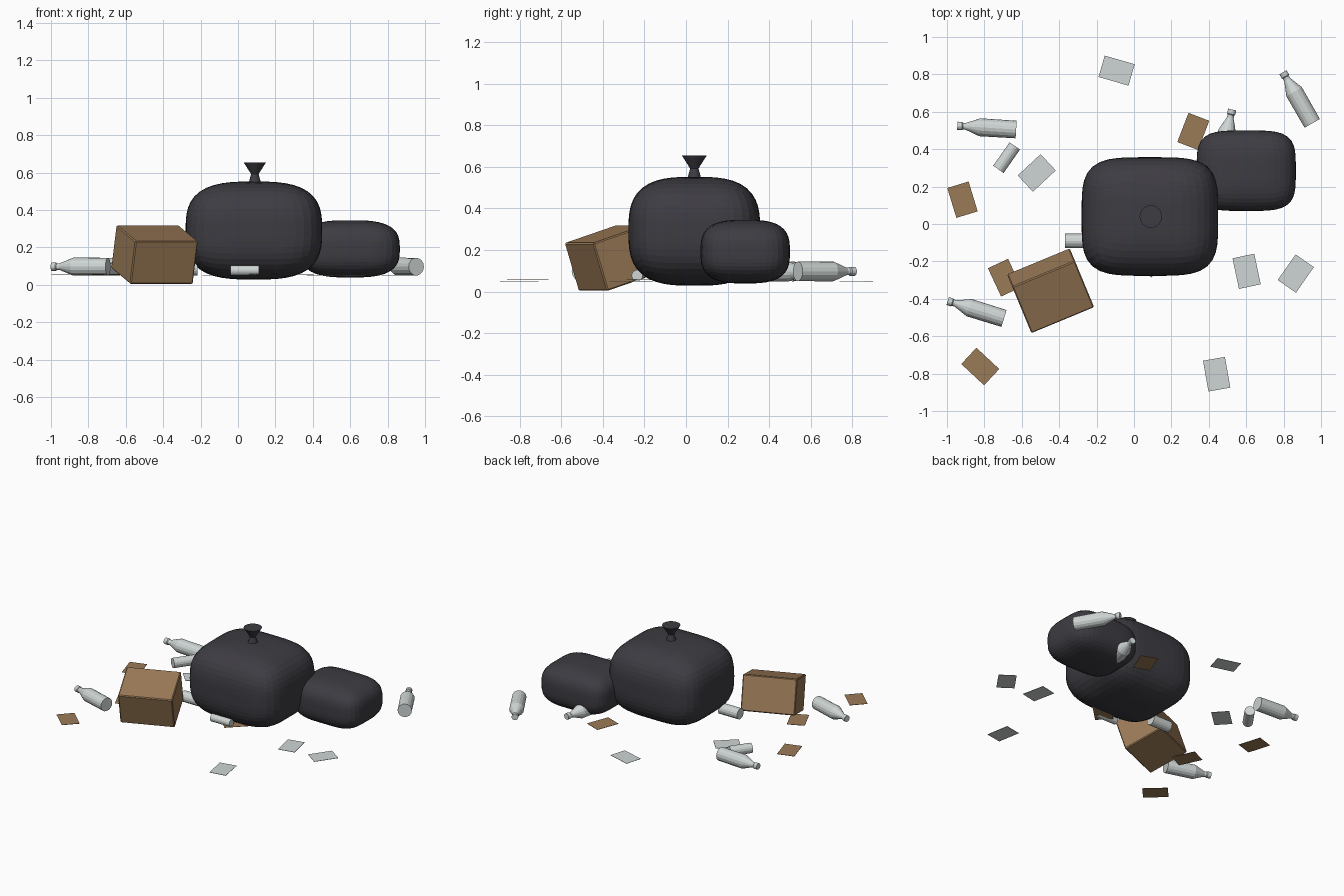
import bpy, bmesh, math
from mathutils import Vector, Matrix

cube = bpy.data.objects.get("Cube")
if cube:
    bpy.data.objects.remove(cube, do_unlink=True)


def material(name, color):
    m = bpy.data.materials.new(name)
    m.use_nodes = True
    m.diffuse_color = (*color, 1)
    m.node_tree.nodes["Principled BSDF"].inputs["Base Color"].default_value = (*color, 1)
    return m


BLACK = material("black plastic", (0.047, 0.045, 0.055))
BROWN = material("brown cardboard", (0.33, 0.198, 0.096))
PALE = material("pale grey", (0.62, 0.67, 0.66))


def finish(bm, name, mat, matrix=Matrix()):
    bmesh.ops.recalc_face_normals(bm, faces=bm.faces)
    mesh = bpy.data.meshes.new(name)
    bm.to_mesh(mesh)
    bm.free()
    mesh.materials.append(mat)
    obj = bpy.data.objects.new(name, mesh)
    obj.matrix_world = matrix
    bpy.context.collection.objects.link(obj)
    return obj


def lathe(name, mat, profile, matrix, sides=16):
    """Stack rings of (radius, height) and cap both ends."""
    bm = bmesh.new()
    rings = []
    for r, h in profile:
        angles = [math.tau * i / sides for i in range(sides)]
        rings.append([bm.verts.new((r * math.cos(a), r * math.sin(a), h)) for a in angles])
    for low, high in zip(rings, rings[1:]):
        for i in range(sides):
            j = (i + 1) % sides
            bm.faces.new((low[i], low[j], high[j], high[i]))
    bm.faces.new(rings[0])
    bm.faces.new(rings[-1])
    return finish(bm, name, mat, matrix)


def box(name, mat, size, matrix, bevel=0):
    bm = bmesh.new()
    bmesh.ops.create_cube(bm, size=1)
    bmesh.ops.scale(bm, vec=size, verts=bm.verts)
    if bevel:
        bmesh.ops.bevel(bm, geom=bm.edges[:], offset=bevel, segments=1, affect='EDGES')
    return finish(bm, name, mat, matrix)


def bag(name, center, half):
    """Cube swollen to a squarish pillow."""
    bm = bmesh.new()
    bmesh.ops.create_cube(bm, size=2)
    bmesh.ops.subdivide_edges(bm, edges=bm.edges[:], cuts=13, use_grid_fill=True)
    for v in bm.verts:
        x, y, z = (math.tan(c * math.pi / 4) for c in v.co)
        flat = (x ** 4 + y ** 4) ** 0.25
        norm = (flat ** 3 + abs(z) ** 3) ** (1 / 3)
        v.co = Vector((x * half[0], y * half[1], z * half[2])) / norm
    return finish(bm, name, BLACK, Matrix.Translation(center))


def lying(base, tip, z):
    """Place a lathe on its side, running from base to tip."""
    start = Vector((*base, z))
    aim = Vector((*tip, z)) - start
    return Matrix.Translation(start) @ aim.to_track_quat('Z', 'Y').to_matrix().to_4x4()


# Rubbish bags and the tied neck
bag("large_bag", (0.085, 0.04, 0.29), (0.365, 0.317, 0.262))
bag("small_bag", (0.6, 0.285, 0.192), (0.265, 0.215, 0.153))
lathe("bag_knot", BLACK, [(0.037, 0.53), (0.02, 0.592), (0.06, 0.655)],
      Matrix.Translation((0.09, 0.04, 0)), 24)

# Tipped cardboard box
tilt = Matrix.Rotation(math.radians(22.5), 4, 'Z') @ Matrix.Rotation(math.radians(17.7), 4, 'X')
box("cardboard_box", BROWN, (0.363, 0.283, 0.242),
    Matrix.Translation((-0.446, -0.357, 0.161)) @ tilt, 0.006)

# Bottles
BOTTLE = [(0.047, 0), (0.048, 0.195), (0.018, 0.27), (0.018, 0.285), (0.022, 0.29), (0.022, 0.315)]
bottles = [((-0.63, 0.505), (-0.945, 0.525)), ((-0.695, -0.505), (-0.995, -0.412)),
           ((0.953, 0.538), (0.8, 0.805)), ((0.455, 0.305), (0.525, 0.612))]
for i, (base, tip) in enumerate(bottles, 1):
    lathe(f"bottle_{i}", PALE, BOTTLE, lying(base, tip, 0.097))

# Cans
cans = [((-0.725, 0.292), (-0.637, 0.418), 0.034), ((-0.37, -0.09), (-0.22, -0.09), 0.038),
        ((-0.04, -0.235), (0.11, -0.235), 0.027)]
for i, (base, tip, r) in enumerate(cans, 1):
    lathe(f"can_{i}", PALE, [(r, 0), (r, 0.153)], lying(base, tip, 0.05 + r))

# Scattered paper and cardboard sheets: x, y, angle
papers = [(-0.093, 0.82, -16), (-0.52, 0.273, 43), (0.602, -0.253, -78),
          (0.865, -0.265, 55), (0.442, -0.803, -80)]
scraps = [(0.317, 0.495, 69), (-0.917, 0.13, -73), (-0.822, -0.762, -43),
          (-0.692, -0.287, -65), (0.11, -0.185, 44)]
for name, mat, sheets, z in (("paper", PALE, papers, 0.05), ("cardboard_scrap", BROWN, scraps, 0.057)):
    for i, (x, y, angle) in enumerate(sheets, 1):
        place = Matrix.Translation((x, y, z)) @ Matrix.Rotation(math.radians(angle), 4, 'Z')
        box(f"{name}_{i}", mat, (0.167, 0.119, 0.002), place)
